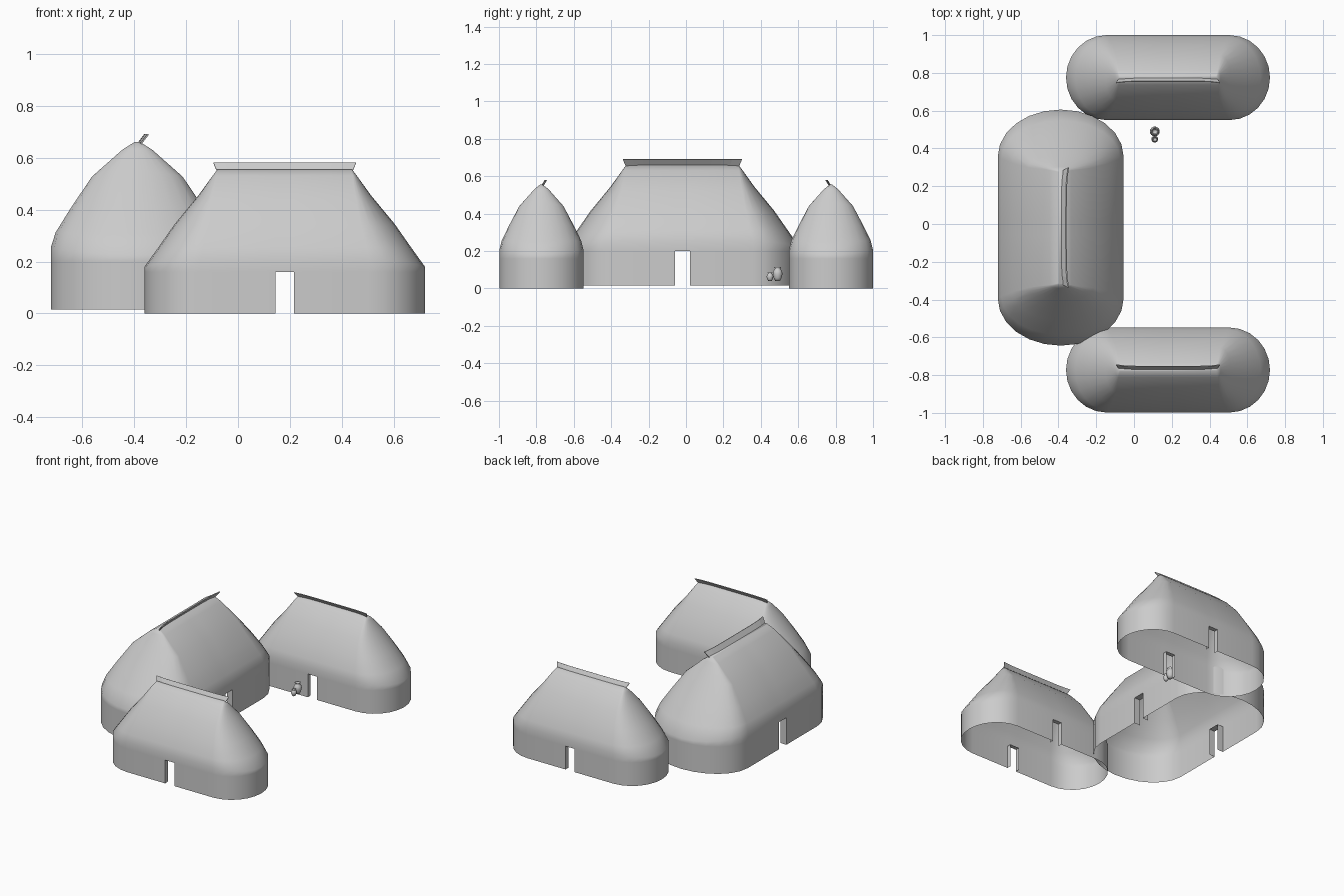
import bpy, bmesh, math
from mathutils import Matrix

cube = bpy.data.objects.get("Cube")
if cube:
    bpy.data.objects.remove(cube, do_unlink=True)

clay = bpy.data.materials.new("pale_grey_clay")
clay.use_nodes = True
COLOUR = (0.6, 0.6, 0.6, 1)
clay.diffuse_color = COLOUR
clay.node_tree.nodes["Principled BSDF"].inputs["Base Color"].default_value = COLOUR

WIDTH, HEIGHT = 0.225, 0.555      # half width and ridge height of a house
DOOR, DOOR_TOP = 0.035, 0.288     # half width, top as share of the height
CAP = 12                          # segments round each end

# Levels: width share, half length, half straight part, side height, end height
LEVELS = [(1, .54, .325, 0, 0), (1, .54, .325, DOOR_TOP, DOOR_TOP),
          (1, .54, .325, .37, .325), (.945, .49, .315, .46, .45),
          (.77, .424, .295, .605, .62), (.525, .332, .275, .793, .82),
          (.17, .278, .262, .955, .955), (.03, .259, .255, 1, 1)]


def finish(name, bm, matrix, smooth=True):
    bmesh.ops.recalc_face_normals(bm, faces=bm.faces[:])
    for face in bm.faces:
        face.smooth = smooth
    mesh = bpy.data.meshes.new(name)
    bm.to_mesh(mesh)
    bm.free()
    mesh.materials.append(clay)
    obj = bpy.data.objects.new(name, mesh)
    bpy.context.collection.objects.link(obj)
    obj.matrix_world = matrix
    return obj


def ring(width, length, straight, side, end):
    """Oval outline whose height blends from the long sides to the ends."""
    points = []
    for sign in (1, -1):
        for i in range(CAP + 1):
            a = -math.pi / 2 + math.pi * i / CAP
            c, s = math.cos(a), math.sin(a)
            z = side + (end - side) * c * c
            points.append((sign * (straight + (length - straight) * c),
                           sign * s * WIDTH * width, z * HEIGHT))
        for x in (DOOR, -DOOR):
            points.append((sign * x, sign * WIDTH * width, side * HEIGHT))
    return points


def shell(name, matrix):
    bm = bmesh.new()
    rings = [[bm.verts.new(p) for p in ring(*level)] for level in LEVELS]
    count = len(rings[0])
    for k, (low, high) in enumerate(zip(rings, rings[1:])):
        for i in range(count):
            j = (i + 1) % count
            doorway = k == 0 and abs(low[i].co.x) < .04 and abs(low[j].co.x) < .04
            if not doorway:
                bm.faces.new((low[i], low[j], high[j], high[i]))
    bm.faces.new(rings[-1])
    finish(name, bm, matrix)


def door_reveals(name, matrix):
    """Jambs and lintel turned inwards at both doorways."""
    bm = bmesh.new()
    top = DOOR_TOP * HEIGHT
    frame = [(-DOOR, 0), (-DOOR, top), (DOOR, top), (DOOR, 0)]
    for sign in (1, -1):
        outer, inner = ([bm.verts.new((x, sign * y, z)) for x, z in frame]
                        for y in (WIDTH, WIDTH - .03))
        for i in range(3):
            bm.faces.new((outer[i], outer[i + 1], inner[i + 1], inner[i]))
    finish(name, bm, matrix, False)


def ridge_board(name, matrix):
    """Thin leaning board on the ridge, flared at its ends."""
    bm = bmesh.new()
    steps, rows = 12, []
    for i in range(steps + 1):
        t = 2 * i / steps - 1
        flare = .008 * t ** 6
        section = [(.26, -.003 + flare, .546), (.275, .018 + flare, .581),
                   (.275, .022 + flare, .579), (.26, .001 + flare, .544)]
        rows.append([bm.verts.new((t * x, y, z)) for x, y, z in section])
    for a, b in zip(rows, rows[1:]):
        for i in range(4):
            j = (i + 1) % 4
            bm.faces.new((a[i], a[j], b[j], b[i]))
    bm.faces.new(rows[0])
    bm.faces.new(rows[-1])
    finish(name, bm, matrix, False)


def pot(name, location, radius, height):
    """Round-bellied jar with a narrow neck, turned from a profile."""
    profile = [(0, 0), (.5, 0), (.8, .2), (1, .5), (.9, .72), (.6, .84),
               (.55, .9), (.75, 1), (.6, 1), (.45, .88), (.45, .7), (0, .65)]
    bm = bmesh.new()
    verts = [bm.verts.new((r * radius, 0, z * height)) for r, z in profile]
    edges = [bm.edges.new(pair) for pair in zip(verts, verts[1:])]
    bmesh.ops.spin(bm, geom=verts + edges, cent=(0, 0, 0), axis=(0, 0, 1),
                   angle=math.tau, steps=16)
    bmesh.ops.remove_doubles(bm, verts=bm.verts[:], dist=.0002)
    finish(name, bm, Matrix.Translation(location))


# Three houses facing a shared yard
HOUSES = [("front_house", (.18, -.773, 0), 0, (1, 1, 1)),
          ("back_house", (.18, .775, 0), math.pi, (1, 1, 1)),
          ("great_house", (-.388, -.019, .015), -math.pi / 2, (1.157, 1.48, 1.163))]
for name, place, turn, size in HOUSES:
    matrix = (Matrix.Translation(place) @ Matrix.Rotation(turn, 4, "Z")
              @ Matrix.Diagonal((*size, 1)))
    shell(name + "_shell", matrix)
    door_reveals(name + "_door_reveals", matrix)
    ridge_board(name + "_ridge_board", matrix)

# Jars beside the back house
pot("large_jar", (.11, .49, .04), .026, .075)
pot("small_jar", (.11, .449, .04), .018, .045)
